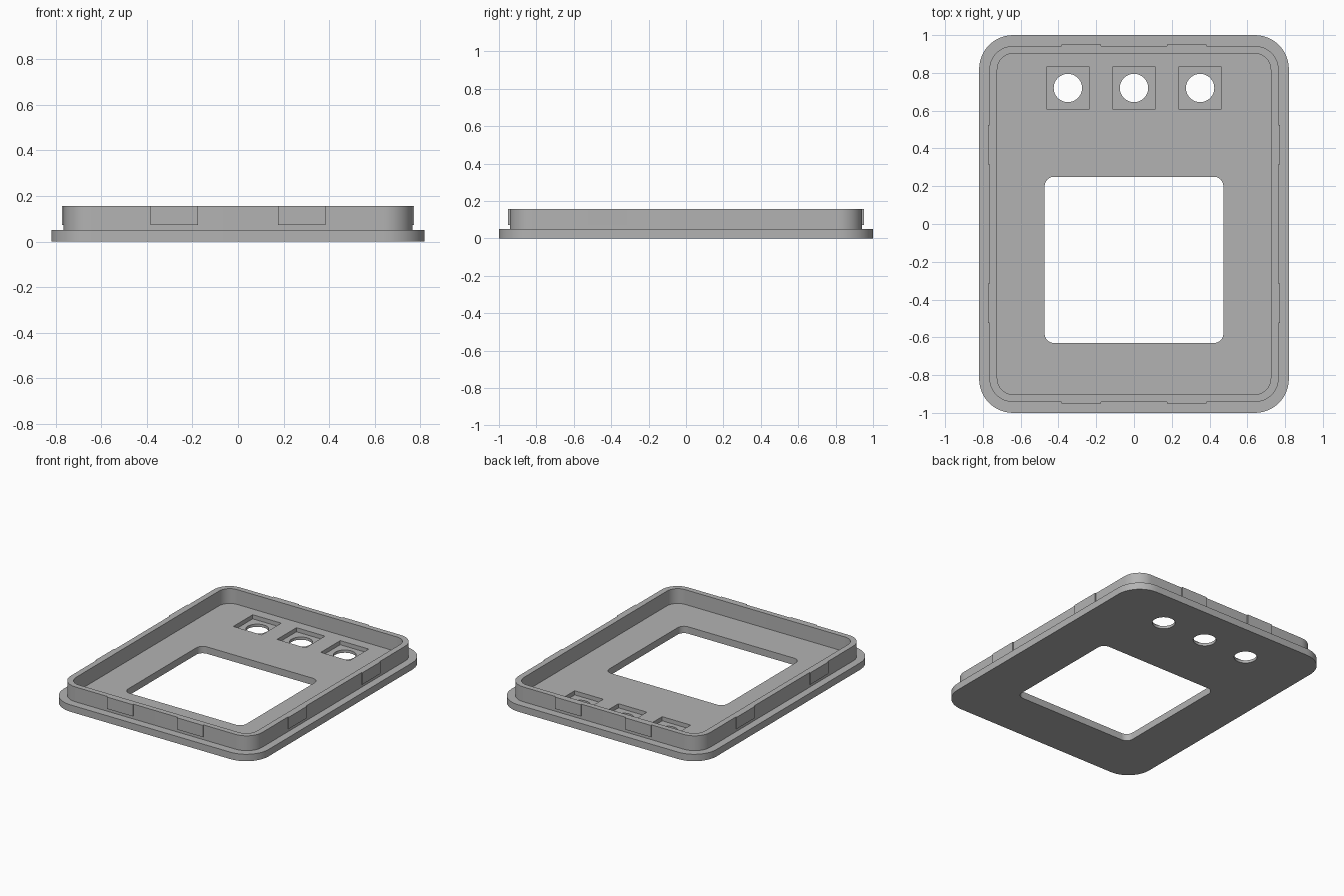
import bpy, bmesh, math

if "Cube" in bpy.data.objects:
    bpy.data.objects.remove(bpy.data.objects["Cube"])

grey = bpy.data.materials.new("plain grey")
grey.diffuse_color = (0.45, 0.45, 0.45, 1)
grey.use_nodes = True
grey.node_tree.nodes["Principled BSDF"].inputs["Base Color"].default_value = grey.diffuse_color


def rounded(x0, x1, y0, y1, r, n=12):
    """Outline of a rounded rectangle, counter-clockwise."""
    pts = []
    corners = [(x1 - r, y1 - r), (x0 + r, y1 - r), (x0 + r, y0 + r), (x1 - r, y0 + r)]
    for q, (cx, cy) in enumerate(corners):
        for i in range(n + 1):
            a = math.pi / 2 * (q + i / n)
            pts.append((cx + r * math.cos(a), cy + r * math.sin(a)))
    return pts


def box(x0, x1, y0, y1):
    return [(x0, y0), (x1, y0), (x1, y1), (x0, y1)]


def circle(cx, cy, r, n=48):
    return [(cx + r * math.cos(2 * math.pi * i / n), cy + r * math.sin(2 * math.pi * i / n))
            for i in range(n)]


def prism(name, outlines, z0, z1):
    """Extrude one or more closed outlines between two heights."""
    bm = bmesh.new()
    for pts in outlines:
        low = [bm.verts.new((x, y, z0)) for x, y in pts]
        high = [bm.verts.new((x, y, z1)) for x, y in pts]
        bm.faces.new(low[::-1])
        bm.faces.new(high)
        for i in range(len(pts)):
            j = (i + 1) % len(pts)
            bm.faces.new((low[i], low[j], high[j], high[i]))
    mesh = bpy.data.meshes.new(name)
    bm.to_mesh(mesh)
    bm.free()
    mesh.materials.append(grey)
    ob = bpy.data.objects.new(name, mesh)
    bpy.context.collection.objects.link(ob)
    return ob


def select(ob):
    bpy.ops.object.select_all(action='DESELECT')
    ob.select_set(True)
    bpy.context.view_layer.objects.active = ob


def cut(ob, cutter):
    mod = ob.modifiers.new("cut", 'BOOLEAN')
    mod.operation = 'DIFFERENCE'
    mod.solver = 'EXACT'
    mod.object = cutter
    select(ob)
    bpy.ops.object.modifier_apply(modifier=mod.name)
    bpy.data.objects.remove(cutter)


PLATE_TOP, RIM_TOP = 0.05, 0.157
HOLES_X, HOLE_Y = (-0.35, 0, 0.35), 0.72

# Base plate with display window, square button pockets and round holes
plate = prism("base_plate", [rounded(-0.82, 0.82, -1, 1, 0.18)], 0, PLATE_TOP)
cut(plate, prism("window_cutter", [rounded(-0.473, 0.473, -0.63, 0.25, 0.05)], -0.1, 0.2))
cut(plate, prism("pocket_cutter", [box(x - 0.114, x + 0.114, HOLE_Y - 0.111, HOLE_Y + 0.111)
                                   for x in HOLES_X], 0.02, 0.2))
cut(plate, prism("hole_cutter", [circle(x, HOLE_Y, 0.075) for x in HOLES_X], -0.1, 0.2))

# Raised rim wall
rim = prism("rim_wall", [rounded(-0.766, 0.766, -0.942, 0.942, 0.125)], PLATE_TOP, RIM_TOP)
cut(rim, prism("rim_cutter", [rounded(-0.724, 0.724, -0.903, 0.903, 0.085)], 0, 0.3))

# Snap tabs, two on each side of the rim
tabs = []
for s in (-1, 1):
    for c in (-0.28, 0.28):
        ys = sorted((s * 0.93, s * 0.951))
        tabs.append(box(c - 0.104, c + 0.104, *ys))
    for c in (-0.42, 0.42):
        xs = sorted((s * 0.754, s * 0.773))
        tabs.append(box(*xs, c - 0.104, c + 0.104))
snap_tabs = prism("snap_tabs", tabs, 0.072, RIM_TOP)

for ob in (plate, rim, snap_tabs):
    select(ob)
    bpy.ops.object.shade_smooth_by_angle(angle=math.radians(30))
